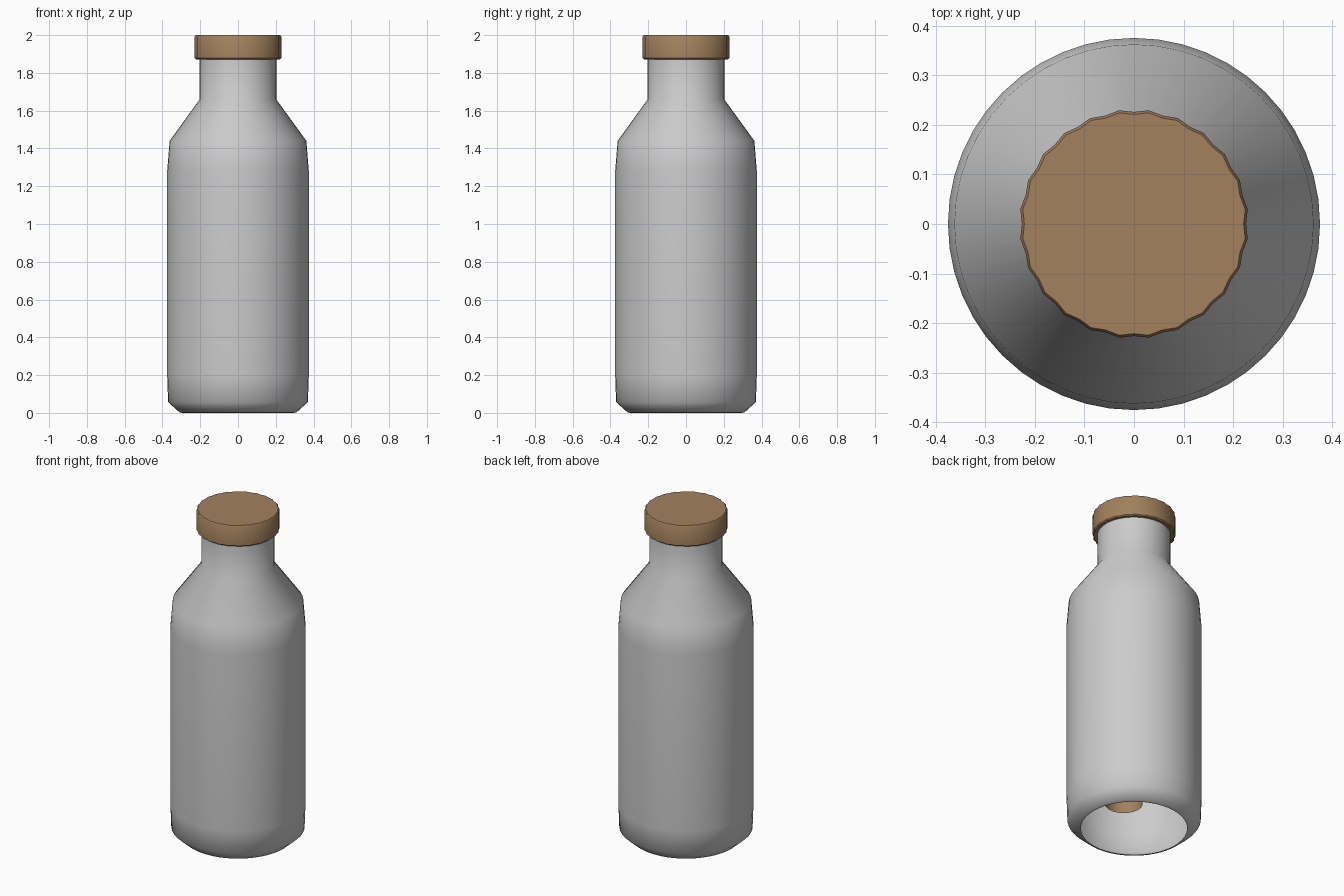
import bpy, bmesh, math

if "Cube" in bpy.data.objects:
    bpy.data.objects.remove(bpy.data.objects["Cube"])


def lathe(name, profile, sides, offset=(0, 0), radius_fn=None, cap_last=False, angle=60):
    """Revolve (radius, height) points around z, from bottom to top."""
    bm = bmesh.new()
    rings = []
    for r, z in profile:
        ring = []
        for i in range(sides):
            a = 2 * math.pi * i / sides
            rr = radius_fn(r, z, i) if radius_fn else r
            ring.append(bm.verts.new((offset[0] + rr * math.cos(a),
                                      offset[1] + rr * math.sin(a), z)))
        rings.append(ring)
    for lo, hi in zip(rings, rings[1:]):
        for i in range(sides):
            j = (i + 1) % sides
            bm.faces.new((lo[i], lo[j], hi[j], hi[i]))
    if cap_last:
        bm.faces.new(rings[-1])
    mesh = bpy.data.meshes.new(name)
    bm.to_mesh(mesh)
    bm.free()
    obj = bpy.data.objects.new(name, mesh)
    bpy.context.collection.objects.link(obj)
    bpy.ops.object.select_all(action='DESELECT')
    obj.select_set(True)
    bpy.context.view_layer.objects.active = obj
    bpy.ops.object.shade_smooth_by_angle(angle=math.radians(angle))
    return obj


# Bottle shell: open underneath with a thin base rim, open at the neck
lathe("bottle_body", [
    (0.295, 0.0), (0.31, 0.003), (0.37, 0.057), (0.375, 0.2), (0.375, 1.28),
    (0.362, 1.44), (0.203, 1.66), (0.203, 1.90)], 48)


# Screw cap with shallow grip flutes and a hollow underside
def flutes(r, z, i):
    return r + (0.005 if i % 2 else 0.0) if r > 0.215 else r


cap = lathe("cap", [
    (0.195, 1.875), (0.22, 1.872), (0.226, 1.878), (0.226, 1.992), (0.221, 2.0)],
    48, radius_fn=flutes, cap_last=True, angle=40)
wood = bpy.data.materials.new("cap_brown")
wood.diffuse_color = (0.36, 0.22, 0.11, 1)
wood.use_nodes = True
wood.node_tree.nodes["Principled BSDF"].inputs["Base Color"].default_value = wood.diffuse_color
cap.data.materials.append(wood)

# Open tube inside the bottle, glimpsed through the base
tube = lathe("inner_tube", [(0.105, 0.16), (0.105, 1.3)], 24, offset=(0.04, -0.04))
tube.data.materials.append(wood)
